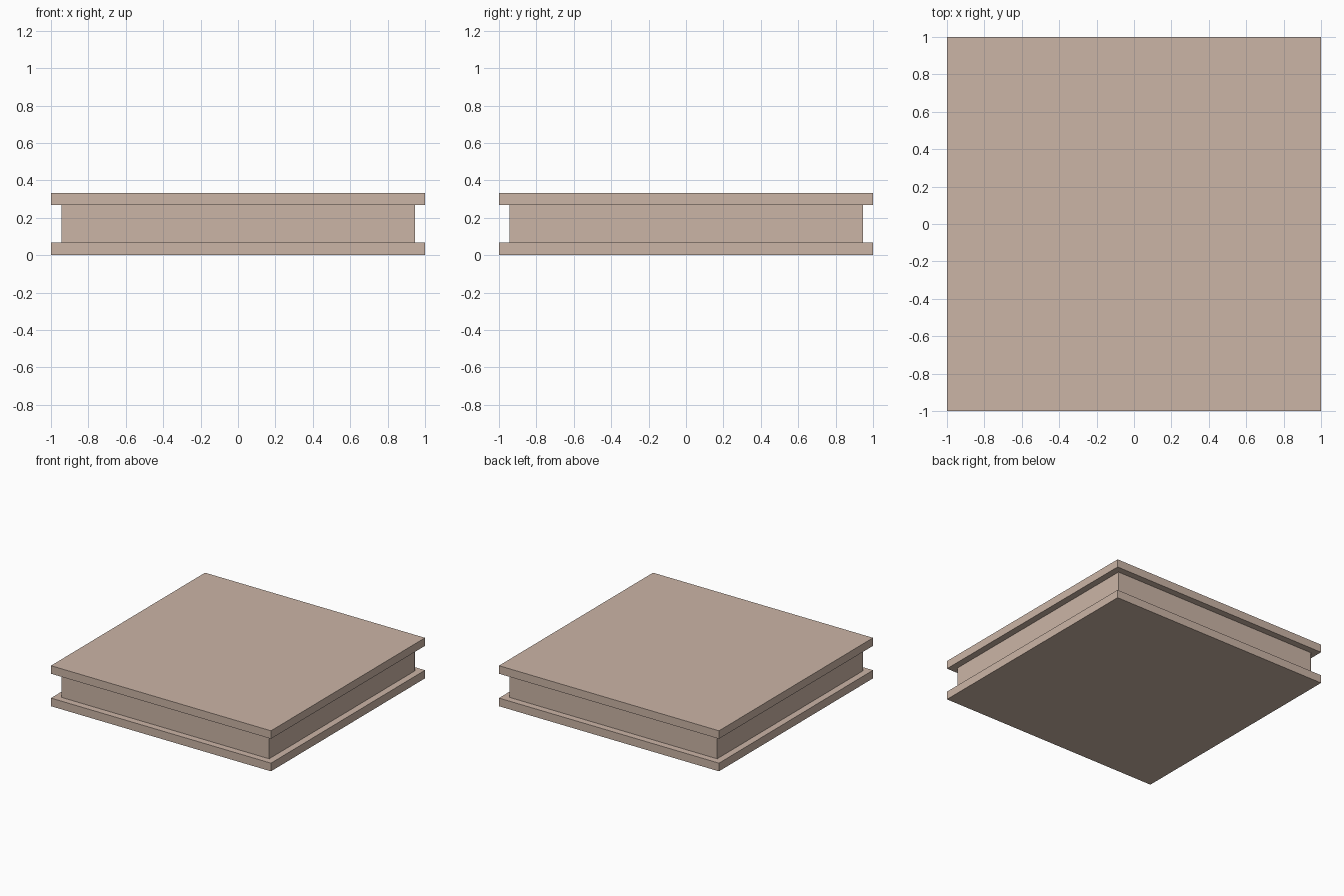
import bpy

if "Cube" in bpy.data.objects:
    bpy.data.objects.remove(bpy.data.objects["Cube"])

mat = bpy.data.materials.new("tan")
mat.diffuse_color = (0.60, 0.46, 0.38, 1)
mat.use_nodes = True
mat.node_tree.nodes["Principled BSDF"].inputs["Base Color"].default_value = mat.diffuse_color


def slab(name, width, z0, z1):
    """Square block of the given width between two heights."""
    bpy.ops.mesh.primitive_cube_add(size=1, location=(0, 0, (z0 + z1) / 2))
    ob = bpy.context.object
    ob.name = name
    ob.scale = (width, width, z1 - z0)
    bpy.ops.object.transform_apply(location=False, rotation=False, scale=True)
    ob.data.materials.append(mat)
    return ob


# Two wide plates with a recessed core between them
slab("bottom_plate", 2.0, 0.0, 0.067)
slab("recessed_core", 1.89, 0.067, 0.267)
slab("top_plate", 2.0, 0.267, 0.333)
